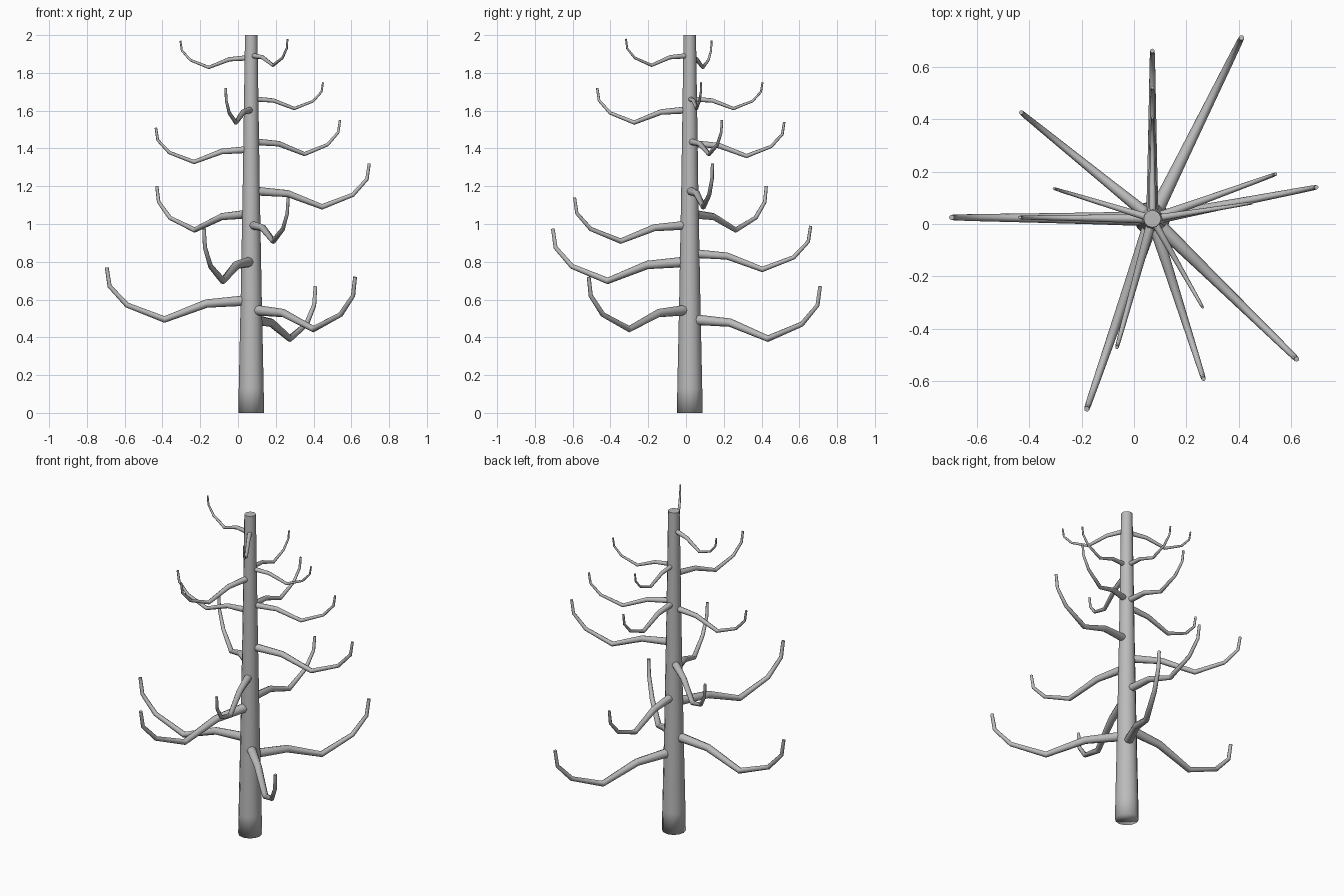
import bpy
import bmesh
import math
from mathutils import Vector

cube = bpy.data.objects.get("Cube")
if cube:
    bpy.data.objects.remove(cube, do_unlink=True)

# One plain grey for the whole tree
GREY = (0.5, 0.5, 0.5, 1.0)
bark = bpy.data.materials.new("grey_bark")
bark.diffuse_color = GREY
bark.use_nodes = True
bark.node_tree.nodes["Principled BSDF"].inputs["Base Color"].default_value = GREY

AXIS = Vector((0.07, 0.02, 0))
SIDES = 12


def build_trunk():
    """Tapered trunk with soft base and crisp flat top."""
    bm = bmesh.new()
    rings = []
    for z, r in [(0, 0.068), (0.13, 0.066), (0.6, 0.056), (1.2, 0.045), (2, 0.033)]:
        ring = []
        for i in range(SIDES):
            a = math.tau * i / SIDES
            ring.append(bm.verts.new(AXIS + Vector((r * math.cos(a), r * math.sin(a), z))))
        rings.append(ring)
    for low, high in zip(rings, rings[1:]):
        for i in range(SIDES):
            j = (i + 1) % SIDES
            bm.faces.new((low[i], low[j], high[j], high[i]))
    bm.faces.new(rings[0][::-1])
    top = bm.faces.new(rings[-1])
    for face in bm.faces:
        face.smooth = True
    for edge in top.edges:
        edge.smooth = False
    mesh = bpy.data.meshes.new("trunk")
    bm.to_mesh(mesh)
    bm.free()
    mesh.materials.append(bark)
    bpy.context.collection.objects.link(bpy.data.objects.new("trunk", mesh))


# Branch shape per unit of reach: distance out, height below tip, thickness
SHAPE = [(0.05, -0.23, 0.036), (0.31, -0.25, 0.029), (0.6, -0.36, 0.023),
         (0.86, -0.26, 0.018), (0.98, -0.13, 0.015), (1, 0, 0.013)]


def build_branch(name, x, y, z):
    """Drooping branch whose upturned tip is at x, y, z."""
    tip = Vector((x, y, z))
    out = tip - AXIS
    out.z = 0
    reach = out.length
    curve = bpy.data.curves.new(name, "CURVE")
    curve.dimensions = "3D"
    curve.bevel_depth = reach
    curve.bevel_resolution = 2
    curve.use_fill_caps = True
    spline = curve.splines.new("POLY")
    spline.points.add(len(SHAPE) - 1)
    for point, (t, drop, thick) in zip(spline.points, SHAPE):
        pos = AXIS + out * t + Vector((0, 0, z + drop * reach))
        point.co = (*pos, 1)
        point.radius = thick
    curve.materials.append(bark)
    obj = bpy.data.objects.new(name, curve)
    bpy.context.collection.objects.link(obj)
    bpy.ops.object.select_all(action="DESELECT")
    obj.select_set(True)
    bpy.context.view_layer.objects.active = obj
    bpy.ops.object.convert(target="MESH")
    bpy.ops.object.shade_smooth_by_angle(angle=math.radians(60))


# Branch tips from the lowest to the highest
TIPS = [
    (0.41, 0.71, 0.67), (0.62, -0.515, 0.72), (-0.695, 0.025, 0.77),
    (-0.18, -0.705, 0.975), (0.07, 0.66, 0.99), (0.265, -0.59, 1.14),
    (-0.43, 0.425, 1.2), (0.695, 0.14, 1.32), (-0.435, 0.025, 1.51),
    (0.07, 0.52, 1.54), (0.54, 0.19, 1.55), (-0.065, -0.47, 1.72),
    (0.45, 0.08, 1.75), (0.07, 0.405, 1.75), (-0.305, 0.135, 1.97),
    (0.262, -0.318, 1.98),
]

build_trunk()
for n, tip in enumerate(TIPS, 1):
    build_branch(f"branch_{n}", *tip)
